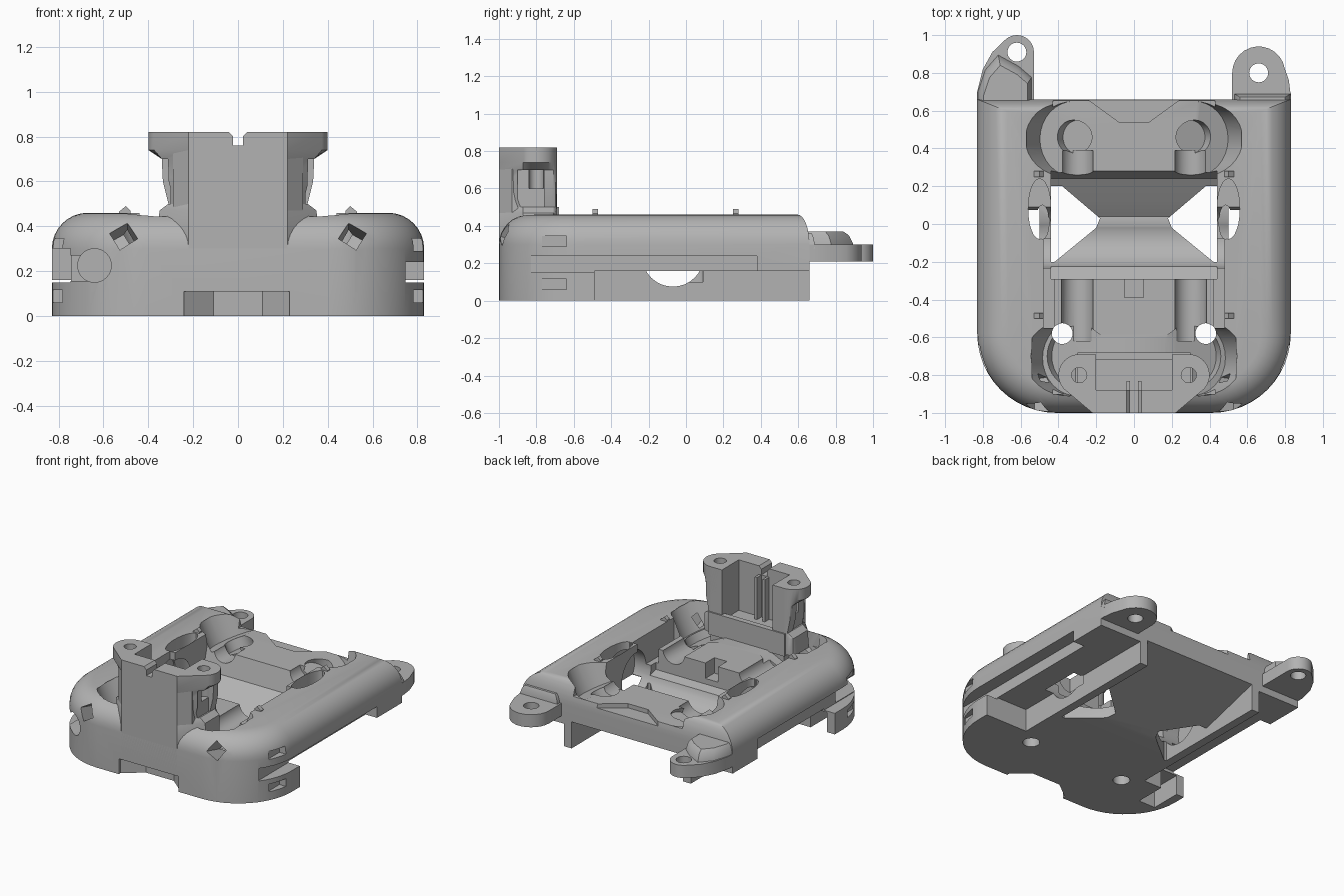
import bpy, bmesh
from math import sin, cos, pi, radians
from mathutils import Matrix

cube = bpy.data.objects.get("Cube")
if cube:
    bpy.data.objects.remove(cube)

grey = bpy.data.materials.new("plain_grey")
grey.use_nodes = True
GREY = (0.45, 0.45, 0.45, 1)
grey.diffuse_color = GREY
grey.node_tree.nodes["Principled BSDF"].inputs["Base Color"].default_value = GREY


def finish(name, bm):
    bmesh.ops.recalc_face_normals(bm, faces=bm.faces)
    mesh = bpy.data.meshes.new(name)
    bm.to_mesh(mesh)
    bm.free()
    mesh.materials.append(grey)
    ob = bpy.data.objects.new(name, mesh)
    bpy.context.collection.objects.link(ob)
    return ob


def loft(name, rings):
    bm = bmesh.new()
    loops = [[bm.verts.new(p) for p in ring] for ring in rings]
    n = len(loops[0])
    for a, b in zip(loops, loops[1:]):
        for i in range(n):
            bm.faces.new((a[i], a[(i + 1) % n], b[(i + 1) % n], b[i]))
    bm.faces.new(loops[0])
    bm.faces.new(loops[-1])
    return finish(name, bm)


def prism(name, pts, lo, hi, axis="z"):
    place = {"x": lambda a, b, t: (t, a, b), "y": lambda a, b, t: (a, t, b),
             "z": lambda a, b, t: (a, b, t)}[axis]
    return loft(name, [[place(a, b, t) for a, b in pts] for t in (lo, hi)])


def box(name, x, y, z):
    return prism(name, [(x[0], y[0]), (x[1], y[0]), (x[1], y[1]), (x[0], y[1])], *z)


def arc(cx, cy, r, start, end, n=12):
    return [(cx + r * cos(radians(start + (end - start) * i / n)),
             cy + r * sin(radians(start + (end - start) * i / n))) for i in range(n + 1)]


def oval(cx, cy, rx, ry, n=24):
    return [(cx + rx * cos(2 * pi * t / n), cy + ry * sin(2 * pi * t / n)) for t in range(n)]


def rod(name, centre, r, length, tilt=(0, 0, 0), n=32):
    bm = bmesh.new()
    turn = Matrix.Translation(centre)
    for angle, ax in zip(tilt, "XYZ"):
        turn = turn @ Matrix.Rotation(radians(angle), 4, ax)
    bmesh.ops.create_cone(bm, cap_ends=True, segments=n, radius1=r, radius2=r,
                          depth=length, matrix=turn)
    return finish(name, bm)


def cut(target, tools):
    bpy.context.view_layer.objects.active = target
    for tool in tools:
        mod = target.modifiers.new("cut", "BOOLEAN")
        mod.operation, mod.solver, mod.object = "DIFFERENCE", "EXACT", tool
        bpy.ops.object.modifier_apply(modifier=mod.name)
        bpy.data.objects.remove(tool)


# Rounded shell
def outline(inset, z):
    w, r, back = 0.83 - inset, 0.42 - inset, 0.66 - inset * 0.4
    c = 0.83 - 0.42
    pts = arc(-c, -0.58, r, 180, 270) + arc(c, -0.58, r, 270, 360)
    return [(x, y, z) for x, y in pts + [(w, back), (-w, back)]]


R = 0.16
rings = [outline(0, 0)]
rings += [outline(R * (1 - cos(k * pi / 16)), 0.30 + R * sin(k * pi / 16)) for k in range(9)]
shell = loft("body_shell", rings)

cuts = [
    # Front bay, central opening and rear deck
    box("front_bay", (-0.43, 0.43), (-0.9, -0.285), (0.35, 0.7)),
    prism("middle_bay", [(-0.29, 0.2), (-0.14, 0.16), (-0.04, 0.09), (0.04, 0.08), (0.12, 0.14),
                         (0.24, 0.22), (0.28, 0.371), (0.28, 0.7), (-0.29, 0.7)],
          -0.44, 0.44, "x"),
    box("rear_deck", (-0.43, 0.43), (0.235, 0.8), (0.37, 0.7)),
    prism("rear_facet", [(-0.3, 0.7), (-0.08, 0.54), (0.08, 0.54), (0.3, 0.7)], 0.34, 0.5),
    # Arched underside
    prism("underside", [(-0.05, -0.1), (-0.05, 0), (0.3, 0.09), (0.7, 0.2), (0.7, -0.1)],
          -0.44, 0.44, "x"),
    # Front notch, side grooves and corner openings
    prism("front_notch", [(-0.24, -1.1), (-0.24, -0.98), (-0.11, -0.88), (0.11, -0.88),
                          (0.23, -0.98), (0.23, -1.1)], -0.1, 0.11),
    box("left_groove", (0.74, 0.9), (-0.83, 0.38), (0.15, 0.24)),
    box("right_groove", (-0.9, -0.745), (-0.83, 0.38), (0.15, 0.30)),
    rod("corner_bore", (-0.64, -0.8, 0.225), 0.075, 0.4, (90, 0, 0)),
    box("corner_gap", (-0.9, -0.64), (-1.1, -0.62), (0.155, 0.27)),
    box("corner_hollow", (-0.77, -0.64), (-0.71, -0.4), (-0.1, 0.14)),
    rod("side_window", (0, -0.07, 0.24), 0.165, 1.14, (0, 90, 0)),
    box("centre_slot", (-0.05, 0.05), (-0.39, -0.2), (0.24, 0.6)),
]
for s in (-1, 1):
    cuts += [
        # Recesses under the two long sides, leaving a thin inner wall
        box("side_recess", sorted((s * 0.5, s * 0.95)), (-0.49, 0.8), (-0.1, 0.16)),
        box("side_channel", sorted((s * 0.42, s * 0.48)), (-0.55, -0.08), (0.25, 0.7)),
        prism("centre_hole", [(s * x, y) for x, y in
              ((0.44, 0.2), (0.38, 0.2), (0.18, 0.03), (0.2, -0.02), (0.42, -0.2), (0.44, -0.2))],
              -0.1, 0.45),
        # Stepped wells leaning outward at the four corners
        rod("front_well", (s * 0.345, -0.71, 0.44), 0.2, 0.2, (0, s * 25, 0)),
        rod("front_seat", (s * 0.345, -0.70, 0.42), 0.165, 0.28, (0, s * 25, 0)),
        rod("rear_well", (s * 0.355, 0.45, 0.46), 0.2, 0.18, (0, s * 25, 0)),
        rod("rear_seat", (s * 0.345, 0.46, 0.42), 0.09, 0.24, (0, s * 25, 0)),
        rod("front_drain", (s * 0.38, -0.58, 0.1), 0.055, 0.5),
        rod("front_valley", (s * 0.3, -0.42, 0.36), 0.085, 0.4, (90, 0, 0)),
        rod("rear_valley", (s * 0.3, 0.32, 0.38), 0.085, 0.14, (90, 0, 0)),
        # Small front slots
        rod("front_slot", (s * 0.51, -0.95, 0.35), 0.065, 0.3, (75, 0, s * 15), 4),
        # Oval side openings
        prism("side_oval", oval(s * 0.5, 0.08, 0.06, 0.16), 0.2, 0.7),
        prism("side_drain", oval(s * 0.485, 0.01, 0.035, 0.09), 0.1, 0.7),
    ]
    for z in (0.06, 0.29):
        cuts.append(box("strap_slot", sorted((s * 0.775, s * 0.9)), (-0.77, -0.64), (z, z + 0.055)))
cut(shell, cuts)

# Rear mounting ears
left_ear = prism("left_ear", [(0.52, 0.6), (0.83, 0.6), (0.83, 0.68), (0.82, 0.76)]
                 + arc(0.66, 0.80, 0.14, 10, 180) + [(0.52, 0.72)], 0.21, 0.30)
right_pts = ([(-0.83, 0.6), (-0.53, 0.6), (-0.53, 0.91)] + arc(-0.62, 0.91, 0.09, 10, 130)
             + [(-0.75, 0.91), (-0.80, 0.82), (-0.83, 0.7)])
right_ear = prism("right_ear", right_pts, 0.21, 0.30)
cut(left_ear, [rod("ear_hole", (0.66, 0.80, 0.25), 0.05, 0.4)])
cut(right_ear, [rod("ear_hole", (-0.62, 0.91, 0.25), 0.05, 0.4)])


# Rounded braces blending the ears into the shell
def brace(name, pts, pivot, height):
    steps = [(1, 0.28), (0.97, 0.31), (0.9, height - 0.02), (0.8, height)]
    return loft(name, [[(pivot + (x - pivot) * f, 0.6 + (y - 0.6) * f, z) for x, y in pts]
                       for f, z in steps])


right_brace = brace("right_ear_brace", [(-0.83, 0.6), (-0.54, 0.6), (-0.54, 0.78), (-0.61, 0.84),
                                        (-0.72, 0.9), (-0.79, 0.82), (-0.83, 0.7)], -0.66, 0.37)
left_brace = brace("left_ear_brace", [(0.53, 0.6), (0.83, 0.6), (0.83, 0.69), (0.53, 0.69)],
                   0.68, 0.36)

# Front tower with flanged head
half = [(0.22, -1), (0.29, -0.93), (0.29, -0.69)]
column = prism("tower_column", half + [(-x, y) for x, y in reversed(half)], 0.11, 0.82)
wing = [(0.22, -1)] + arc(0.29, -0.8, 0.11, -40, 90)
head_pts = wing + [(-x, y) for x, y in reversed(wing)]


def head_ring(z, limit):
    return [(max(-limit, min(limit, x)), y, z) for x, y in head_pts]


head = loft("tower_head", [head_ring(0.35, 0.36), head_ring(0.47, 0.35), head_ring(0.5, 0.31),
                           head_ring(0.6, 0.335), head_ring(0.7, 0.34),
                           head_ring(0.74, 0.4), head_ring(0.82, 0.4)])
for part in (column, head):
    tools = [box("tower_pocket", (-0.2, 0.2), (-0.88, -0.6), (0.46, 0.9)),
             prism("tower_notch", [(-0.022, 0.76), (0.022, 0.76), (0.022, 0.8), (0.05, 0.83),
                                   (-0.05, 0.83), (-0.022, 0.8)], -1.1, -0.8, "y")]
    for s in (-1, 1):
        tools += [rod("screw_hole", (s * 0.29, -0.8, 0.75), 0.04, 0.3),
                  box("tower_window", sorted((s * 0.3, s * 0.5)), (-0.9, -0.76), (0.5, 0.7))]
    cut(part, tools)
ledge = box("tower_ledge", (-0.3, 0.3), (-0.72, -0.68), (0.34, 0.5))
for s in (-1, 1):
    box("tower_rib", sorted((s * 0.022, s * 0.04)), (-0.9, -0.83), (0.46, 0.76))
    # Small rim tabs beside the wells
    for y in (-0.5, 0.25):
        prism("rim_tab", [(s * 0.48, 0.4), (s * 0.48, 0.47), (s * 0.5, 0.49), (s * 0.53, 0.465),
                          (s * 0.53, 0.4)], y, y + 0.03, "y")

for ob in [shell, left_ear, right_ear, right_brace, left_brace, column, head]:
    bpy.ops.object.select_all(action="DESELECT")
    ob.select_set(True)
    bpy.context.view_layer.objects.active = ob
    bpy.ops.object.shade_smooth_by_angle(angle=radians(30))
